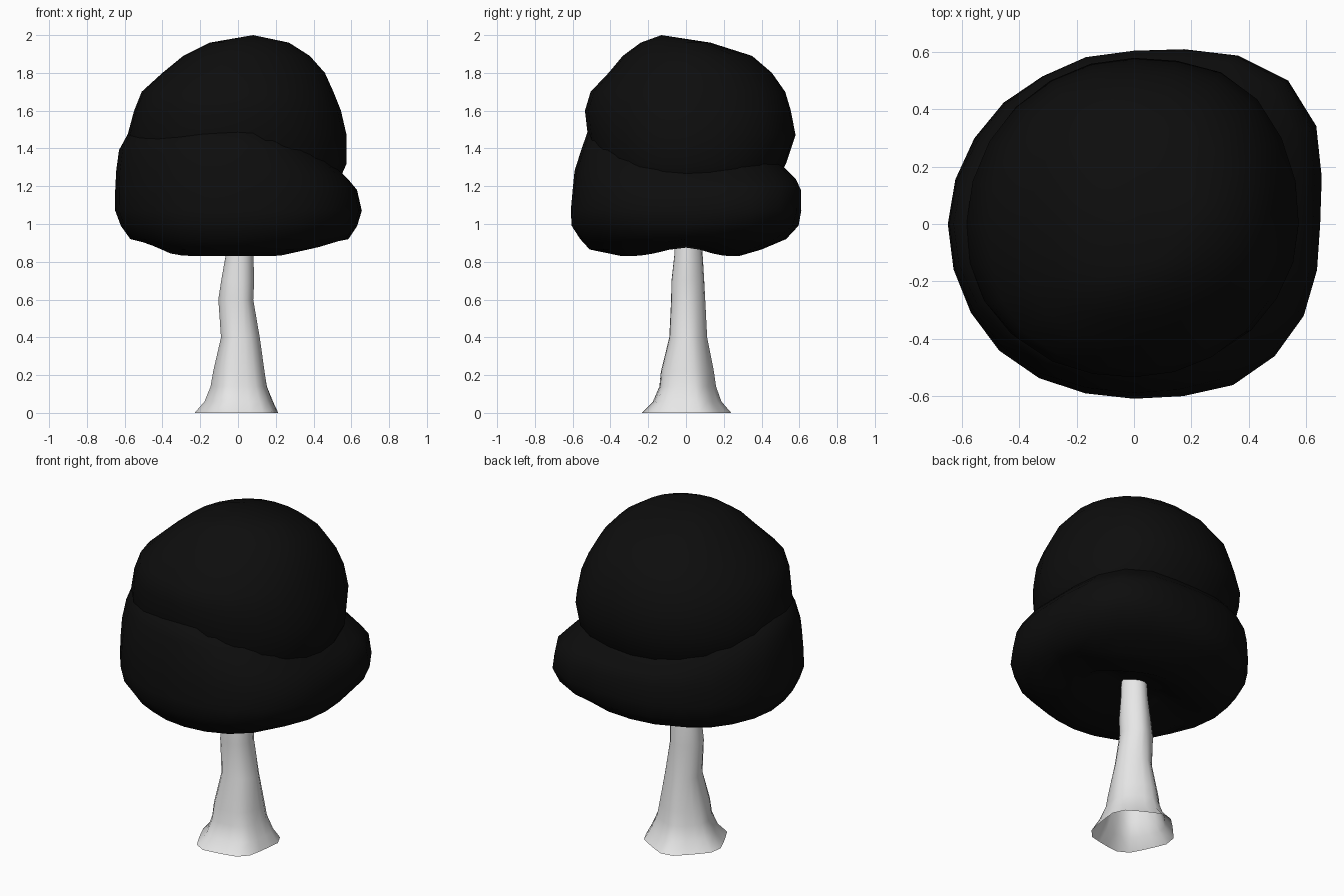
import bpy, bmesh, math
from mathutils import Vector, noise

cube = bpy.data.objects.get("Cube")
if cube:
    bpy.data.objects.remove(cube, do_unlink=True)


def material(name, value):
    mat = bpy.data.materials.new(name)
    mat.use_nodes = True
    colour = (value, value, value, 1)
    mat.diffuse_color = colour
    mat.node_tree.nodes["Principled BSDF"].inputs["Base Color"].default_value = colour
    return mat


def loft(name, rings, sides, mat, shape, tips=(None, None)):
    """Skin rings of (z, left x, right x, front y, back y); tips close the ends."""
    bm = bmesh.new()
    loops = []
    for z, x0, x1, y0, y1 in rings:
        loop = []
        for i in range(sides):
            a = math.tau * i / sides
            c, s = math.cos(a), math.sin(a)
            p = Vector((c * (x1 if c > 0 else -x0), s * (y1 if s > 0 else -y0), z))
            loop.append(bm.verts.new(shape(p, a)))
        loops.append(loop)
    for low, high in zip(loops, loops[1:]):
        for i in range(sides):
            j = (i + 1) % sides
            bm.faces.new((low[i], low[j], high[j], high[i]))
    for tip, loop in zip(tips, (loops[0], loops[-1])):
        if tip:
            v = bm.verts.new(tip)
            for i in range(sides):
                bm.faces.new((loop[i], loop[(i + 1) % sides], v))
    bmesh.ops.recalc_face_normals(bm, faces=bm.faces)
    mesh = bpy.data.meshes.new(name)
    bm.to_mesh(mesh)
    bm.free()
    mesh.materials.append(mat)
    for poly in mesh.polygons:
        poly.use_smooth = True
    obj = bpy.data.objects.new(name, mesh)
    bpy.context.collection.objects.link(obj)
    return obj


def bulge(p, a, quadrants, strength=1):
    """Fill out the diagonal corners and add gentle irregularity."""
    corner = math.sin(2 * a) ** 2
    k = 1 + quadrants[int(a / (math.pi / 2)) % 4] * corner * strength
    k += 0.03 * corner * noise.noise(p * 3)
    return Vector((p.x * k, p.y * k, p.z))


def lower_shape(p, a):
    # corners swell only above the underside
    swell = min(1, max(0, (p.z - 0.87) / 0.15))
    q = bulge(p, a, (0.17, -0.01, 0.02, 0.07), swell)
    # a shallow groove crosses the underside, the crown climbs to the front right
    if p.z < 0.9:
        q.z += 0.045 * math.cos(a) ** 8
    elif p.z > 1.2:
        q.z += 0.03 * math.cos(a - math.radians(225))
    return q


def upper_shape(p, a):
    # the crown is fuller along one diagonal
    return bulge(p, a, (0.06, -0.01, 0.06, 0.0))


def trunk_shape(p, a):
    # root flutes fade with height
    k = 1 + 0.06 * max(0.3, 1 - 2 * p.z) * math.cos(5 * (a + math.pi / 4) + 2 * p.z)
    return Vector((p.x * k, p.y * k, p.z))


leaves = material("black leaves", 0.004)
bark = material("pale bark", 0.8)

# Lower foliage mass with a hollow underside
loft("lower_foliage", [
    (0.885, -0.2, 0.2, -0.17, 0.17),
    (0.83, -0.41, 0.32, -0.34, 0.28),
    (0.865, -0.5, 0.5, -0.51, 0.4),
    (0.92, -0.57, 0.585, -0.56, 0.53),
    (0.99, -0.62, 0.63, -0.605, 0.595),
    (1.07, -0.65, 0.65, -0.61, 0.605),
    (1.18, -0.65, 0.625, -0.6, 0.605),
    (1.26, -0.645, 0.58, -0.59, 0.58),
    (1.37, -0.63, 0.47, -0.555, 0.47),
    (1.47, -0.575, 0.3, -0.52, 0.3),
], 24, leaves, lower_shape, ((0.02, 0, 0.92), (0, 0, 1.5)))

# Upper foliage dome
loft("upper_foliage", [
    (1.15, -0.45, 0.5, -0.42, 0.44),
    (1.32, -0.56, 0.575, -0.5, 0.53),
    (1.47, -0.585, 0.575, -0.52, 0.58),
    (1.6, -0.55, 0.545, -0.535, 0.555),
    (1.7, -0.51, 0.505, -0.505, 0.525),
    (1.8, -0.4, 0.46, -0.41, 0.455),
    (1.89, -0.29, 0.38, -0.335, 0.35),
    (1.96, -0.15, 0.27, -0.24, 0.13),
], 24, leaves, upper_shape, ((0, 0, 1.1), (0.08, -0.13, 2.0)))

# Trunk with flared roots, open at the base
loft("trunk", [
    (0, -0.22, 0.215, -0.235, 0.23),
    (0.06, -0.172, 0.187, -0.178, 0.18),
    (0.14, -0.142, 0.155, -0.145, 0.153),
    (0.22, -0.13, 0.142, -0.137, 0.143),
    (0.4, -0.09, 0.115, -0.09, 0.11),
    (0.6, -0.105, 0.08, -0.08, 0.1),
    (0.7, -0.09, 0.085, -0.078, 0.095),
    (0.84, -0.065, 0.08, -0.062, 0.087),
    (1.0, -0.06, 0.075, -0.06, 0.08),
], 20, bark, trunk_shape)
